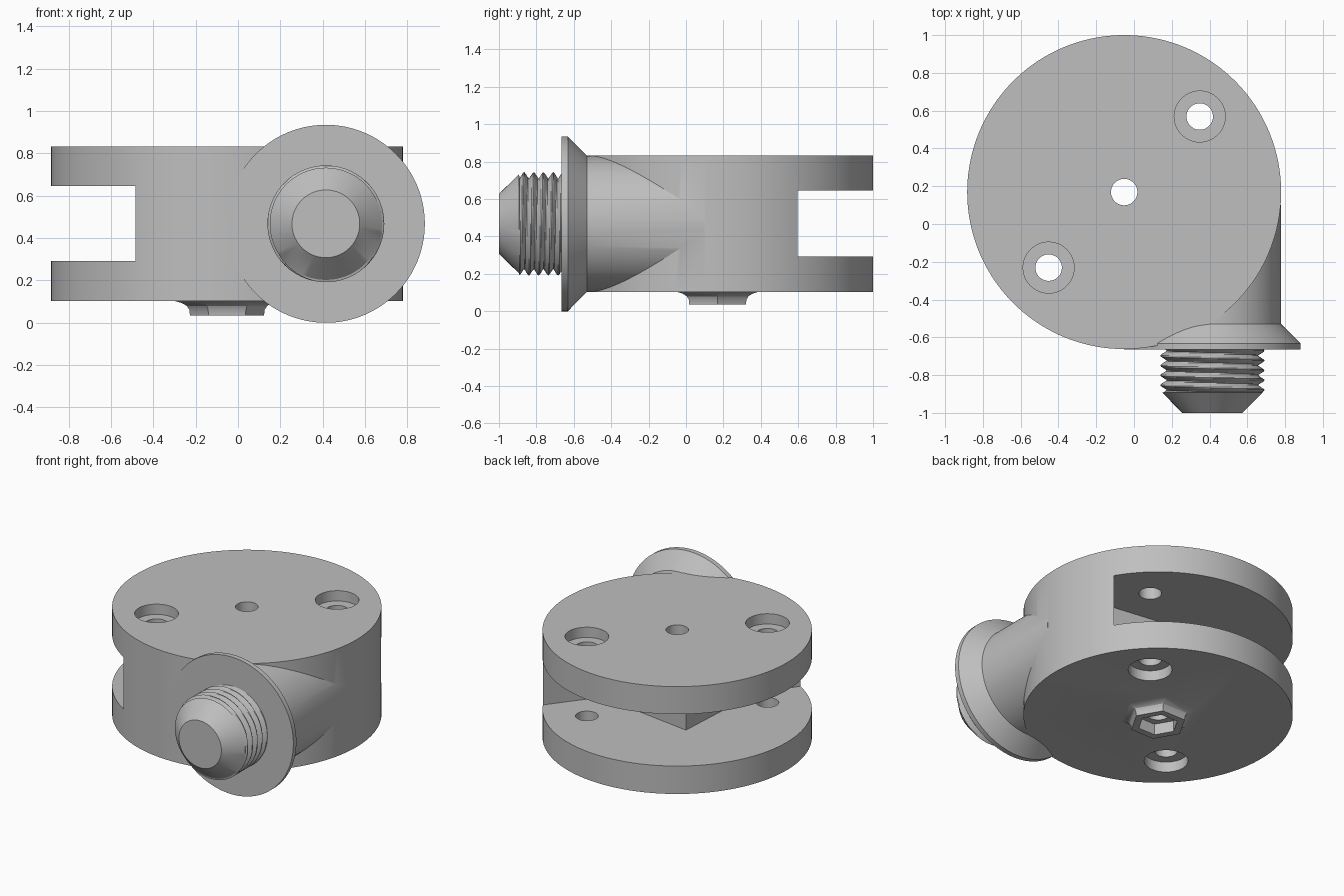
import bpy, bmesh, math
from mathutils import Matrix, Vector

cube = bpy.data.objects.get("Cube")
if cube:
    bpy.data.objects.remove(cube, do_unlink=True)

grey = bpy.data.materials.new("light_grey")
grey.use_nodes = True
colour = (0.52, 0.52, 0.52, 1)
grey.diffuse_color = colour
grey.node_tree.nodes["Principled BSDF"].inputs["Base Color"].default_value = colour

CX, CY, R = -0.052, 0.169, 0.831        # clevis body
BOTTOM, TOP = 0.102, 0.833
SLOT_LOW, SLOT_HIGH = 0.292, 0.645
SX, SZ = 0.415, 0.4675                  # spigot axis, running along y
HOLE = 0.07


def finish(name, bm):
    bmesh.ops.recalc_face_normals(bm, faces=bm.faces)
    mesh = bpy.data.meshes.new(name)
    bm.to_mesh(mesh)
    bm.free()
    ob = bpy.data.objects.new(name, mesh)
    bpy.context.collection.objects.link(ob)
    mesh.materials.append(grey)
    return ob


def loft(name, rings):
    """Skin closed rings of points and cap both ends."""
    bm = bmesh.new()
    loops = [[bm.verts.new(p) for p in ring] for ring in rings]
    n = len(loops[0])
    for a, b in zip(loops, loops[1:]):
        for i in range(n):
            j = (i + 1) % n
            bm.faces.new((a[i], a[j], b[j], b[i]))
    bm.faces.new(loops[0])
    bm.faces.new(loops[-1])
    return finish(name, bm)


def lathe_z(name, x, y, profile, n=64):
    turn = [math.tau * i / n for i in range(n)]
    return loft(name, [[(x + r * math.cos(a), y + r * math.sin(a), z) for a in turn]
                       for r, z in profile])


def lathe_y(name, profile, n=128):
    turn = [math.tau * i / n for i in range(n)]
    return loft(name, [[(SX + r * math.cos(a), y, SZ + r * math.sin(a)) for a in turn]
                       for r, y in profile])


def boolean(target, other, operation):
    mod = target.modifiers.new(operation, 'BOOLEAN')
    mod.operation = operation
    mod.solver = 'EXACT'
    mod.object = other
    bpy.ops.object.select_all(action='DESELECT')
    bpy.context.view_layer.objects.active = target
    target.select_set(True)
    bpy.ops.object.modifier_apply(modifier=mod.name)
    bpy.data.objects.remove(other, do_unlink=True)


def smooth(ob, degrees):
    bpy.ops.object.select_all(action='DESELECT')
    bpy.context.view_layer.objects.active = ob
    ob.select_set(True)
    bpy.ops.object.shade_smooth_by_angle(angle=math.radians(degrees))


# Round body with the side neck and its flared flange
body = lathe_z("clevis_body", CX, CY, [(R, BOTTOM), (R, TOP)], 160)
neck = lathe_y("neck", [(0.364, 0.1), (0.364, -0.53), (0.4675, -0.632), (0.4675, -0.665)])
boolean(body, neck, 'UNION')

# Hexagonal boss underneath, flaring into the body
boss = lathe_z("boss", CX, CY, [(0.245, BOTTOM + 0.03), (0.245, BOTTOM), (0.215, 0.094),
                                (0.19, 0.08), (0.178, 0.062), (0.175, 0.035)], 6)
boolean(body, boss, 'UNION')

# Hinge slot, open to the back and right, around a wedge-shaped stop
outline = [(0.71, 0.42), (0.48, 0.12), (-0.22, 0.22), (-0.26, -0.46), (-0.43, -0.71),
           (-1.2, -1.0), (-1.2, 1.2), (1.1, 1.2)]
slot = loft("slot_cutter", [[(CX + x, CY + y, z) for x, y in outline]
                            for z in (SLOT_LOW, SLOT_HIGH)])
boolean(body, slot, 'DIFFERENCE')

# Pivot hole with a hexagonal nut pocket below
boolean(body, lathe_z("pivot_cutter", CX, CY, [(HOLE, -0.1), (HOLE, 1)]), 'DIFFERENCE')
boolean(body, lathe_z("nut_cutter", CX, CY, [(0.125, -0.1), (0.125, 0.11)], 6), 'DIFFERENCE')

# Two screw holes, recessed at both ends
for side in (-1, 1):
    x, y = CX + 0.4 * side, CY + 0.4 * side
    for r, low, high in ((HOLE, -0.1, 1), (0.135, TOP - 0.07, 1), (0.135, -0.1, BOTTOM + 0.07)):
        boolean(body, lathe_z("screw_cutter", x, y, [(r, low), (r, high)]), 'DIFFERENCE')
smooth(body, 25)

# Threaded spigot with a helical ridge and a tapered tip
PITCH, STEPS, SEGS = 0.052, 8, 72
START, END, TIP = -0.645, -0.89, -1.0
count = round((START - END) / PITCH * STEPS)
rings = []
for k in range(count + 1):
    y = START + (END - START) * k / count
    ring = []
    for i in range(SEGS):
        phase = ((START - y) / PITCH + i / SEGS) % 1
        r = 0.24 + 0.036 * min(1, 2.3 * (1 - abs(2 * phase - 1)) / 2)
        a = math.tau * i / SEGS
        ring.append((SX + r * math.cos(a), y, SZ + r * math.sin(a)))
    rings.append(ring)
for r, y in ((0.265, END - 0.003), (0.16, TIP)):
    rings.append([(SX + r * math.cos(math.tau * i / SEGS), y,
                   SZ + r * math.sin(math.tau * i / SEGS)) for i in range(SEGS)])
spigot = loft("threaded_spigot", rings)
smooth(spigot, 25)
